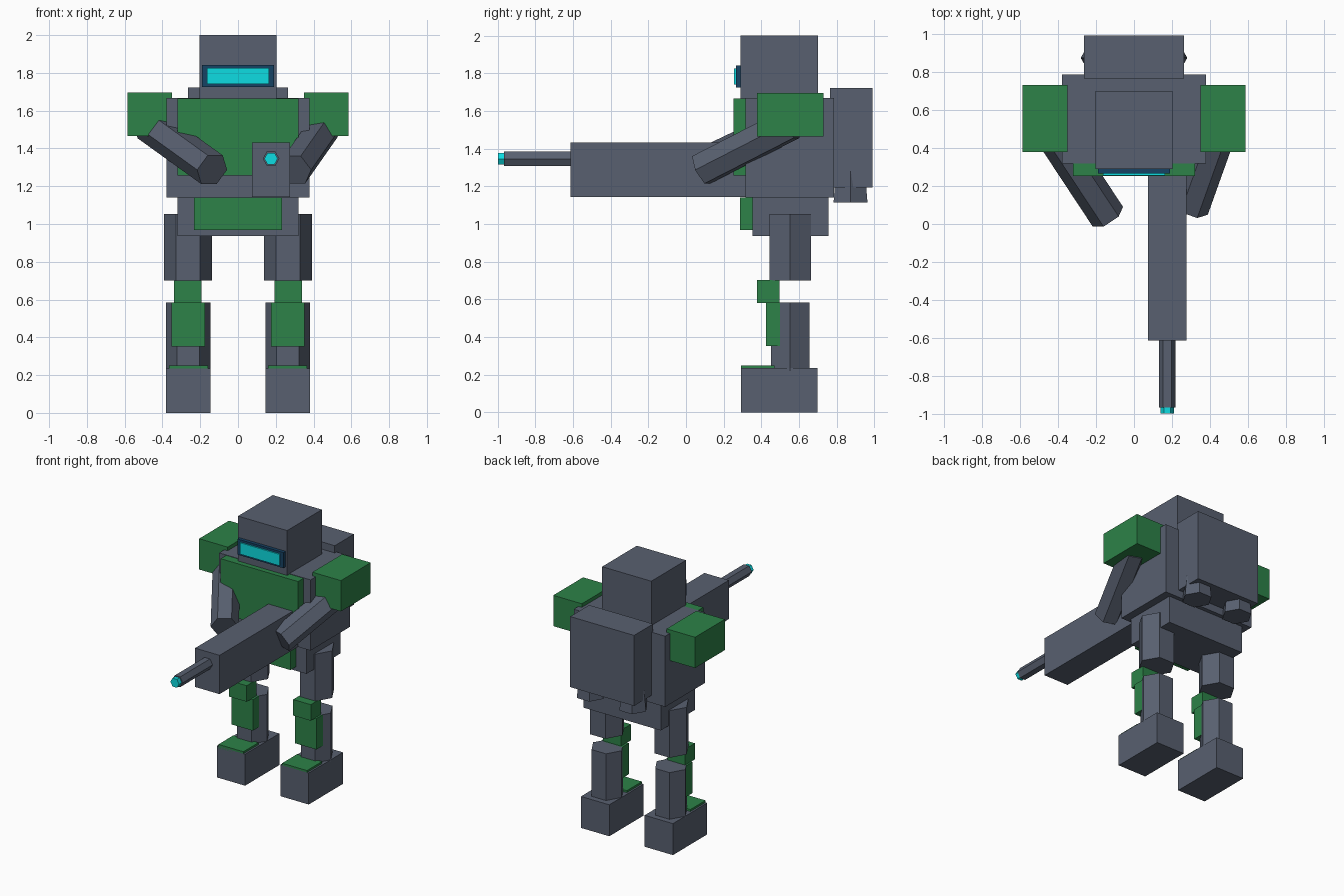
import bpy, bmesh, math
from mathutils import Vector

if "Cube" in bpy.data.objects:
    bpy.data.objects.remove(bpy.data.objects["Cube"])


def material(name, rgb):
    m = bpy.data.materials.new(name)
    m.diffuse_color = (*rgb, 1)
    m.use_nodes = True
    m.node_tree.nodes["Principled BSDF"].inputs["Base Color"].default_value = m.diffuse_color
    return m


SLATE = material("slate", (0.098, 0.117, 0.162))
GREEN = material("green", (0.026, 0.223, 0.065))
NAVY = material("navy", (0.008, 0.054, 0.127))
CYAN = material("cyan", (0.004, 0.72, 0.76))


def finish(name, bm, mat):
    bmesh.ops.recalc_face_normals(bm, faces=bm.faces)
    me = bpy.data.meshes.new(name)
    bm.to_mesh(me)
    bm.free()
    me.materials.append(mat)
    ob = bpy.data.objects.new(name, me)
    bpy.context.collection.objects.link(ob)
    return ob


def box(name, xs, ys, zs, mat=SLATE):
    bm = bmesh.new()
    bmesh.ops.create_cube(bm, size=1)
    for v in bm.verts:
        v.co = [(a + b) / 2 + c * (b - a) for (a, b), c in zip((xs, ys, zs), v.co)]
    return finish(name, bm, mat)


def hex_bar(name, start, end, r1, r2=None, mat=SLATE):
    """Six-sided bar between two points, one corner pointing sideways."""
    start, end = Vector(start), Vector(end)
    d = (end - start).normalized()
    side = Vector((-d.y, d.x, 0))
    side = side.normalized() if side.length > 1e-4 else Vector((1, 0, 0))
    up = side.cross(d)
    bm = bmesh.new()
    rings = []
    for p, r in ((start, r1), (end, r2 or r1)):
        rings.append([bm.verts.new(p + r * (side * math.cos(i * math.pi / 3)
                                            + up * math.sin(i * math.pi / 3)))
                      for i in range(6)])
    a, b = rings
    bm.faces.new(a)
    bm.faces.new(b)
    for i in range(6):
        j = (i + 1) % 6
        bm.faces.new((a[i], a[j], b[j], b[i]))
    return finish(name, bm, mat)


# Head and visor
box("head", (-0.203, 0.203), (0.29, 0.70), (1.66, 2.0))
box("visor_frame", (-0.19, 0.19), (0.265, 0.30), (1.725, 1.842), NAVY)
box("visor_glass", (-0.163, 0.163), (0.255, 0.28), (1.74, 1.825), CYAN)

# Body
box("torso", (-0.378, 0.378), (0.317, 0.785), (1.14, 1.668))
box("chest_plate", (-0.32, 0.32), (0.252, 0.33), (1.257, 1.665), GREEN)
box("pelvis", (-0.32, 0.32), (0.352, 0.755), (0.937, 1.15))
box("belt_plate", (-0.233, 0.233), (0.287, 0.36), (0.967, 1.14), GREEN)
box("backpack", (-0.264, 0.264), (0.765, 0.99), (1.195, 1.722))

# Parts repeated left and right
for s, side in ((-1, "left"), (1, "right")):
    def xs(c, h):
        return (s * c - h, s * c + h)
    hex_bar(side + "_thruster", (s * 0.176, 0.873, 1.30), (s * 0.176, 0.873, 1.113), 0.087, 0.104)
    box(side + "_shoulder", xs(0.468, 0.118), (0.378, 0.73), (1.465, 1.695), GREEN)
    hex_bar(side + "_thigh", (s * 0.265, 0.552, 0.70), (s * 0.265, 0.552, 1.052), 0.127)
    box(side + "_knee", xs(0.265, 0.073), (0.377, 0.495), (0.582, 0.702), GREEN)
    hex_bar(side + "_shin", (s * 0.263, 0.552, 0.22), (s * 0.263, 0.552, 0.584), 0.118)
    box(side + "_shin_plate", xs(0.263, 0.088), (0.425, 0.503), (0.352, 0.584), GREEN)
    box(side + "_foot", xs(0.263, 0.117), (0.292, 0.697), (0, 0.235))
    box(side + "_toe_plate", xs(0.263, 0.103), (0.292, 0.47), (0.22, 0.25), GREEN)

# Arms reach to the weapon from each shoulder
hex_bar("left_arm", (-0.475, 0.55, 1.53), (-0.137, 0.038, 1.287), 0.095)
hex_bar("right_arm", (0.47, 0.555, 1.53), (0.30, 0.08, 1.287), 0.093)

# Weapon
box("weapon_body", (0.074, 0.276), (-0.612, 0.33), (1.142, 1.432))
hex_bar("weapon_barrel", (0.175, -0.58, 1.346), (0.175, -0.965, 1.346), 0.044)
hex_bar("weapon_tip", (0.175, -0.95, 1.346), (0.175, -0.997, 1.346), 0.036, mat=CYAN)
